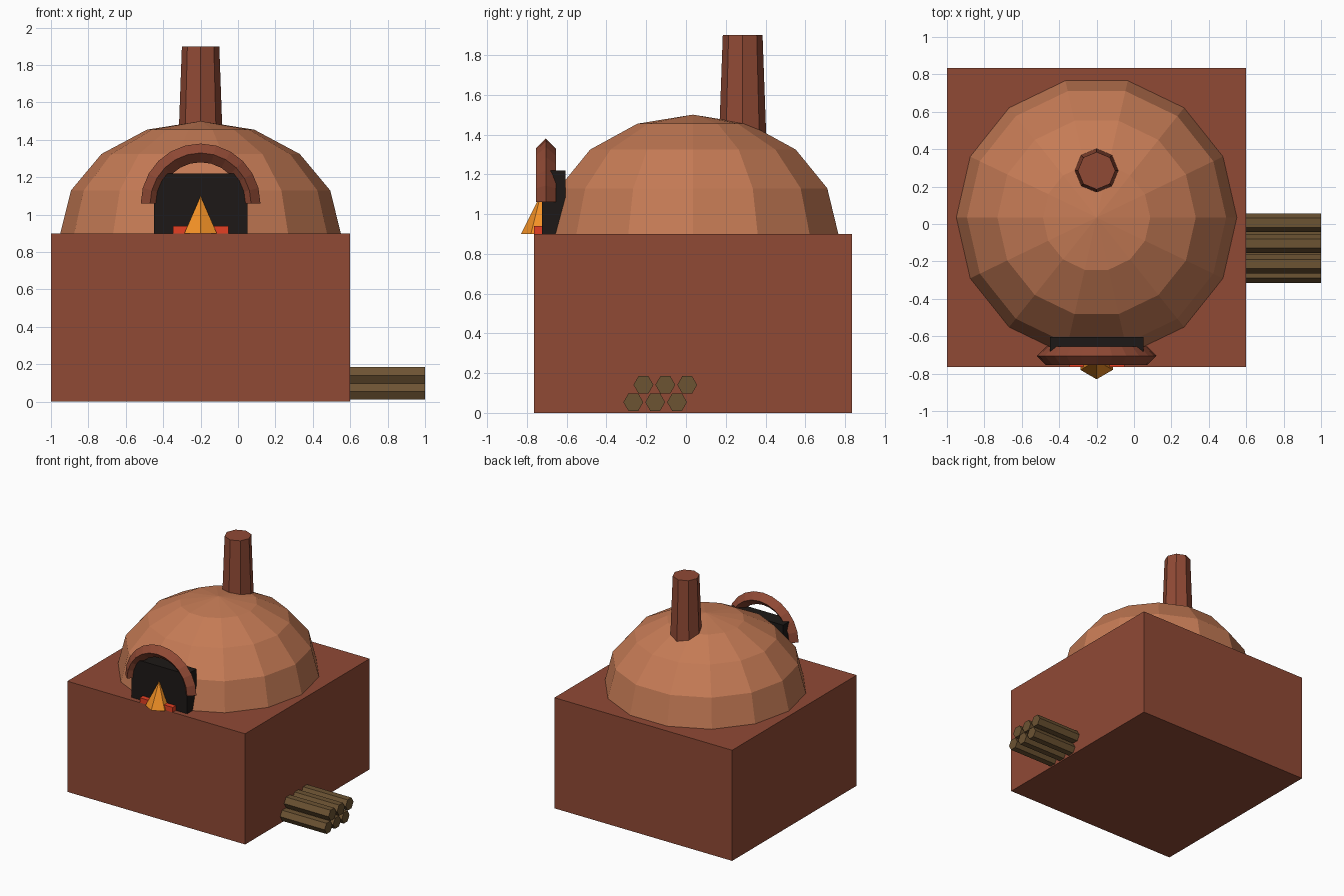
import bpy, bmesh, math
from mathutils import Matrix, Vector

if "Cube" in bpy.data.objects:
    bpy.data.objects.remove(bpy.data.objects["Cube"])

CX, CY, TOP = -0.2, 0.035, 0.9   # base centre and height of its top


def material(name, r, g, b):
    m = bpy.data.materials.new(name)
    m.diffuse_color = [(c / 255) ** 2.2 for c in (r, g, b)] + [1]
    m.use_nodes = True
    m.node_tree.nodes["Principled BSDF"].inputs["Base Color"].default_value = m.diffuse_color
    return m


BRICK = material("brick", 143, 75, 56)
CLAY = material("clay", 196, 122, 86)
SOOT = material("soot", 35, 31, 29)
FIRE = material("fire", 245, 145, 42)
EMBER = material("ember", 228, 66, 40)
WOOD = material("wood", 108, 84, 54)


def finish(name, bm, mat):
    bmesh.ops.recalc_face_normals(bm, faces=bm.faces)
    me = bpy.data.meshes.new(name)
    bm.to_mesh(me)
    bm.free()
    me.materials.append(mat)
    ob = bpy.data.objects.new(name, me)
    bpy.context.collection.objects.link(ob)
    return ob


def box(name, lo, hi, mat):
    lo, hi = Vector(lo), Vector(hi)
    bm = bmesh.new()
    bmesh.ops.create_cube(bm, size=1, matrix=Matrix.Translation((lo + hi) / 2)
                          @ Matrix.Diagonal((*(hi - lo), 1)))
    return finish(name, bm, mat)


def cone(name, centre, sides, r1, r2, depth, mat, rot=Matrix()):
    bm = bmesh.new()
    bmesh.ops.create_cone(bm, cap_ends=True, segments=sides, radius1=r1, radius2=r2,
                          depth=depth, matrix=Matrix.Translation(centre) @ rot)
    bmesh.ops.remove_doubles(bm, verts=bm.verts, dist=1e-5)
    return finish(name, bm, mat)


# brick base
box("base", (CX - 0.8, CY - 0.8, 0), (CX + 0.8, CY + 0.8, TOP), BRICK)

# clay dome: profile spun around the vertical axis
bm = bmesh.new()
prof = [bm.verts.new((CX + 0.75 * math.cos(a), CY, TOP + 0.6 * math.sin(a)))
        for a in (math.radians(22.5 * i) for i in range(5))]
edges = [bm.edges.new(p) for p in zip(prof, prof[1:])]
bmesh.ops.spin(bm, geom=prof + edges, cent=(CX, CY, 0), axis=(0, 0, 1),
               angle=math.tau, steps=14)
bmesh.ops.remove_doubles(bm, verts=bm.verts, dist=1e-4)
bmesh.ops.holes_fill(bm, edges=[e for e in bm.edges if e.is_boundary])
finish("dome", bm, CLAY)

# chimney
cone("chimney", (CX, CY + 0.25, 1.625), 8, 0.12, 0.1, 0.55, BRICK)

# dark oven mouth
box("oven_mouth", (CX - 0.25, -0.725, TOP), (CX + 0.25, -0.605, 1.22), SOOT)

# arch: diamond section swept through half a turn
bm = bmesh.new()
AY, AZ, STEPS = -0.705, 1.06, 12
rings = []
for i in range(STEPS + 1):
    a = math.pi * i / STEPS
    rings.append([bm.verts.new((CX + r * math.cos(a), AY + dy, AZ + r * math.sin(a)))
                  for r, dy in ((0.32, 0), (0.27, 0.05), (0.22, 0), (0.27, -0.05))])
for p, q in zip(rings, rings[1:]):
    for k in range(4):
        n = (k + 1) % 4
        bm.faces.new((p[k], p[n], q[n], q[k]))
bm.faces.new(rings[0])
bm.faces.new(rings[-1])
finish("mouth_arch", bm, BRICK)

# embers and flame
box("embers", (CX - 0.148, -0.765, TOP), (CX + 0.148, -0.665, 0.94), EMBER)
cone("flame", (CX, -0.73, TOP + 0.1), 6, 0.1, 0, 0.2, FIRE)

# stacked logs, points of the hexagons facing sideways
ROT = Matrix.Rotation(math.pi / 2, 4, 'Y')
for row, (y0, z) in enumerate(((-0.265, 0.054), (-0.214, 0.141))):
    for i in range(3):
        cone(f"log_{row}_{i}", (0.75, y0 + 0.11 * i, z), 6, 0.05, 0.05, 0.5, WOOD, ROT)
